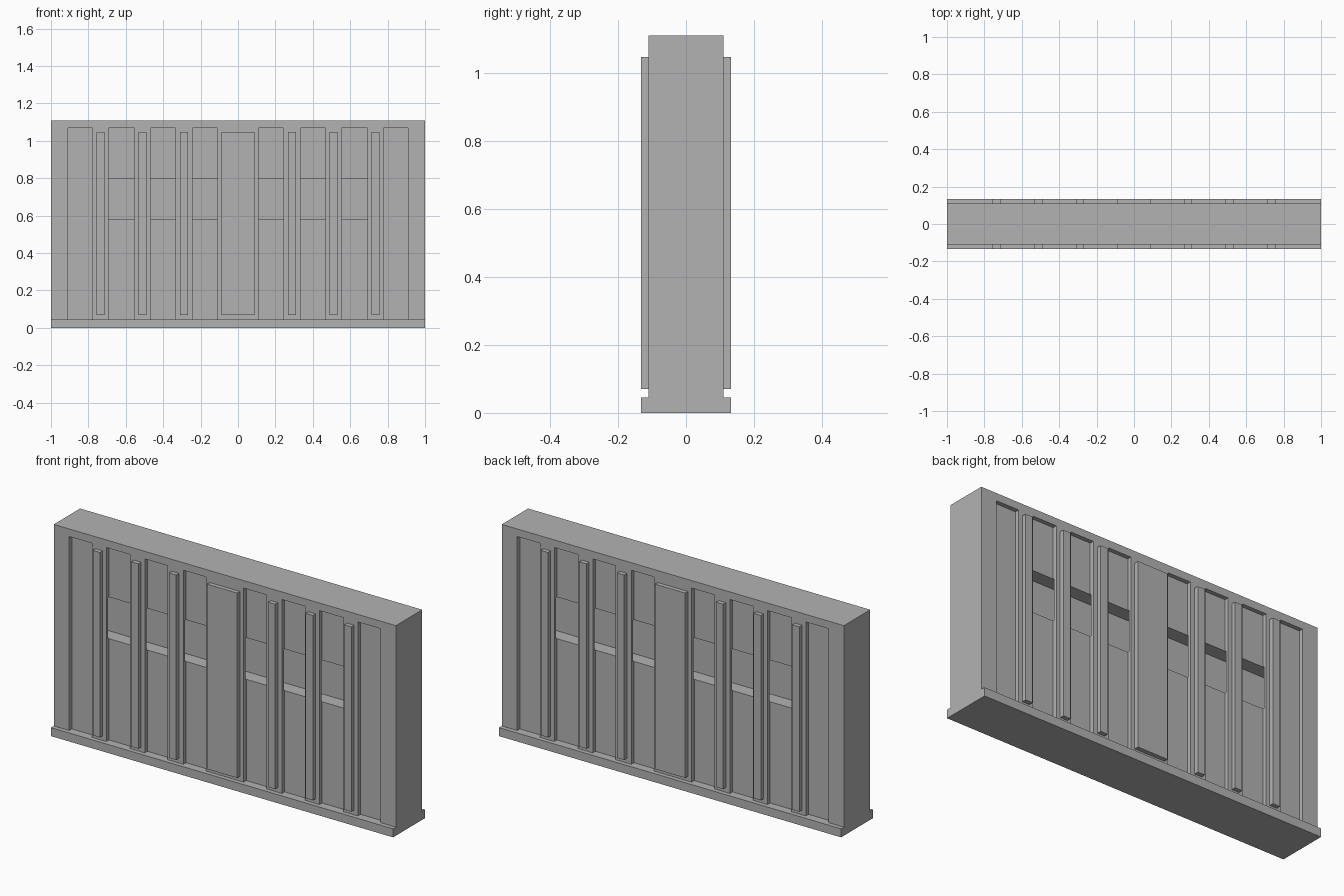
import bpy
import bmesh
from mathutils import Matrix

cube = bpy.data.objects.get("Cube")
if cube:
    bpy.data.objects.remove(cube, do_unlink=True)

grey = bpy.data.materials.new("stone grey")
grey.use_nodes = True
grey.diffuse_color = (0.45, 0.45, 0.45, 1)
grey.node_tree.nodes["Principled BSDF"].inputs["Base Color"].default_value = grey.diffuse_color


def boxes(name, spans):
    """One object made of boxes, each given as (x0, x1, y0, y1, z0, z1)."""
    bm = bmesh.new()
    for x0, x1, y0, y1, z0, z1 in spans:
        place = Matrix.Translation(((x0 + x1) / 2, (y0 + y1) / 2, (z0 + z1) / 2))
        size = Matrix.Diagonal((x1 - x0, y1 - y0, z1 - z0, 1))
        bmesh.ops.create_cube(bm, size=1, matrix=place @ size)
    mesh = bpy.data.meshes.new(name)
    bm.to_mesh(mesh)
    bm.free()
    mesh.materials.append(grey)
    obj = bpy.data.objects.new(name, mesh)
    bpy.context.collection.objects.link(obj)
    return obj


def four_ways(x0, x1, y0, y1, z0, z1):
    """Repeat a span on both halves of the front and the back."""
    xs = ((x0, x1), (-x1, -x0))
    ys = ((y0, y1), (-y1, -y0))
    return [(*x, *y, z0, z1) for x in xs for y in ys]


def carve(target, cutter):
    cutter.hide_render = True
    mod = target.modifiers.new(cutter.name, "BOOLEAN")
    mod.operation = "DIFFERENCE"
    mod.solver = "EXACT"
    mod.object = cutter
    bpy.context.view_layer.objects.active = target
    bpy.ops.object.modifier_apply(modifier=mod.name)
    bpy.data.objects.remove(cutter, do_unlink=True)


BODY_Y, RELIEF_Y, RECESS_Y, SLOT_Y = 0.11, 0.133, 0.088, 0.015
PLINTH_TOP, TOP = 0.045, 1.11

# Base and main block
boxes("plinth", [(-1, 1, -RELIEF_Y, RELIEF_Y, 0, PLINTH_TOP)])
body = boxes("wall_body", [(-1, 1, -BODY_Y, BODY_Y, PLINTH_TOP, TOP)])

# Tall shallow recesses between the pilasters
recesses = []
for x0, x1 in ((0.11, 0.243), (0.334, 0.468), (0.554, 0.693), (0.778, 0.91)):
    recesses += four_ways(x0, x1, RECESS_Y, 0.2, 0, 1.07)
carve(body, boxes("recess_cutter", recesses))

# Deep window slots running behind the piers
carve(body, boxes("window_cutter", four_ways(0.04, 0.76, SLOT_Y, RECESS_Y + 0.006, 0.58, 0.80)))

# Raised strips and the wide central panel, front and back
for i, x in enumerate((0.289, 0.51, 0.735)):
    boxes(f"pilasters_{i + 1}", four_ways(x - 0.021, x + 0.021, BODY_Y, RELIEF_Y, 0.07, 1.047))
for name, y0, y1 in (("front", -RELIEF_Y, -BODY_Y), ("back", BODY_Y, RELIEF_Y)):
    boxes(f"{name}_central_panel", [(-0.088, 0.088, y0, y1, 0.07, 1.047)])
